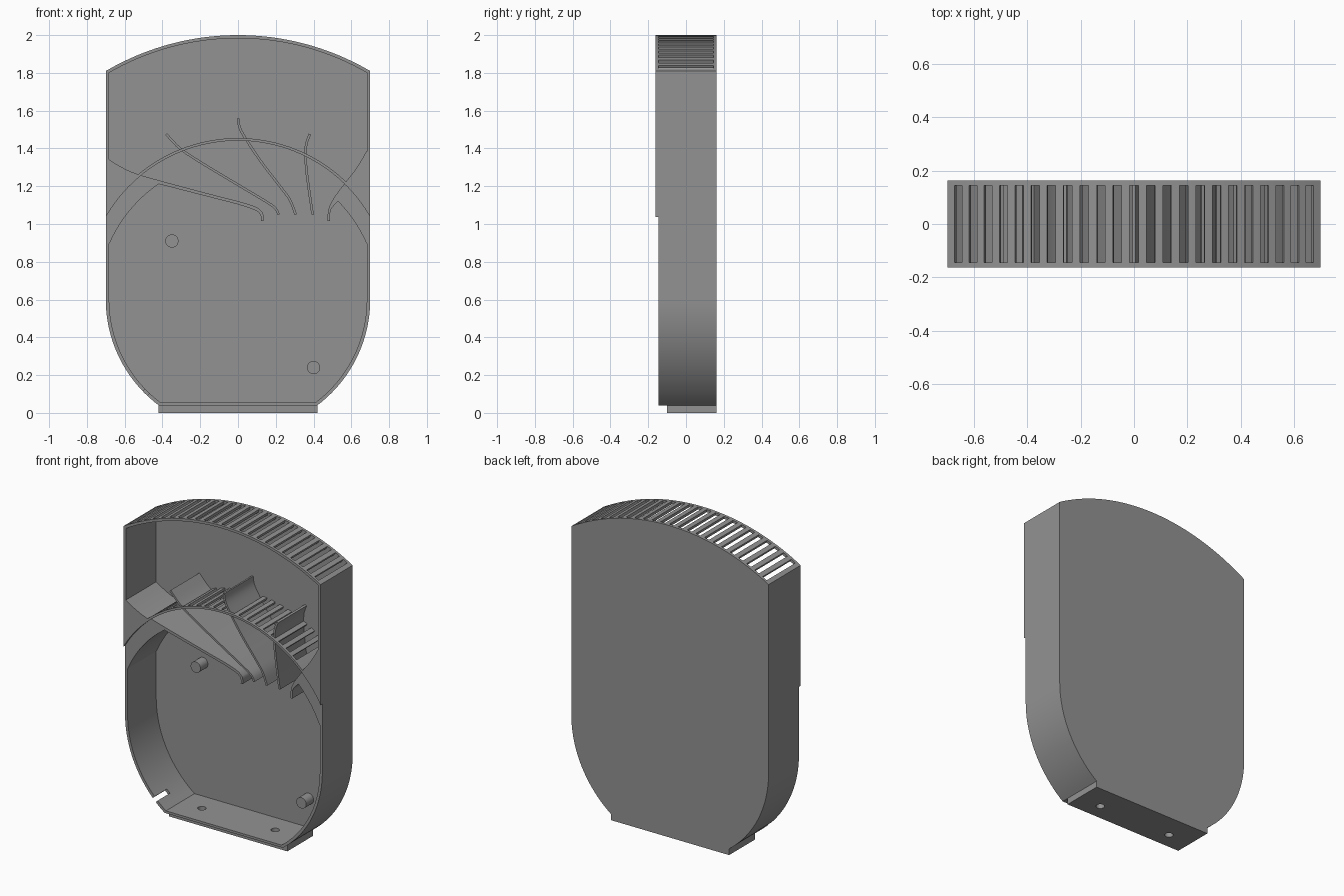
import bpy, bmesh, math
from mathutils import Matrix, Vector

if "Cube" in bpy.data.objects:
    bpy.data.objects.remove(bpy.data.objects["Cube"])

FRONT, BACK, LOW, PLATE = -0.1625, 0.1625, -0.145, 0.145
TOP_C, TOP_R = 0.616, 1.384      # crown arc
ARCH_C, ARCH_R = 0.632, 0.823    # inner vent arch
FAN_C = 0.6                      # lower round chamber

grey = bpy.data.materials.new("grey")
grey.diffuse_color = (0.29, 0.29, 0.29, 1)
grey.use_nodes = True
grey.node_tree.nodes["Principled BSDF"].inputs["Base Color"].default_value = grey.diffuse_color


def finish(name, bm):
    bmesh.ops.recalc_face_normals(bm, faces=bm.faces)
    me = bpy.data.meshes.new(name)
    bm.to_mesh(me)
    bm.free()
    ob = bpy.data.objects.new(name, me)
    bpy.context.collection.objects.link(ob)
    me.materials.append(grey)
    return ob


def add_prism(bm, pts, y0, y1):
    a = [bm.verts.new((x, y0, z)) for x, z in pts]
    b = [bm.verts.new((x, y1, z)) for x, z in pts]
    bm.faces.new(a)
    bm.faces.new(b[::-1])
    for i in range(len(pts)):
        j = (i + 1) % len(pts)
        bm.faces.new((a[i], b[i], b[j], a[j]))


def prism(name, pts, y0, y1):
    bm = bmesh.new()
    add_prism(bm, pts, y0, y1)
    return finish(name, bm)


def ring(name, outer, inner, y0, y1):
    bm = bmesh.new()
    loops = [[bm.verts.new((x, y, z)) for x, z in pts]
             for pts, y in ((outer, y0), (outer, y1), (inner, y1), (inner, y0))]
    n = len(outer)
    for k in range(4):
        p, q = loops[k], loops[(k + 1) % 4]
        for i in range(n):
            j = (i + 1) % n
            bm.faces.new((p[i], q[i], q[j], p[j]))
    return finish(name, bm)


def arc(cz, r, a0, a1, n):
    # angles in degrees measured from straight up, positive to the right
    return [(r * math.sin(math.radians(a0 + (a1 - a0) * i / n)),
             cz + r * math.cos(math.radians(a0 + (a1 - a0) * i / n))) for i in range(n + 1)]


def outline(w, r_top, z_bot):
    at = math.degrees(math.asin(w / r_top))
    ab = math.degrees(math.acos((z_bot - FAN_C) / w))
    return (arc(TOP_C, r_top, -at, at, 40) + arc(FAN_C, w, 90, ab, 20)
            + arc(FAN_C, w, -ab, -90, 20))


def smooth(pts, n=5):
    # Catmull-Rom curve through the points
    p = [Vector(q) for q in [pts[0]] + list(pts) + [pts[-1]]]
    out = []
    for a, b, c, d in zip(p, p[1:], p[2:], p[3:]):
        for i in range(n):
            t = i / n
            out.append(0.5 * (2 * b + (c - a) * t + (2 * a - 5 * b + 4 * c - d) * t * t
                              + (3 * b - a - 3 * c + d) * t ** 3))
    return [tuple(v) for v in out] + [tuple(p[-1])]


def strip(path, t):
    # closed band of thickness t around a path
    left, right = [], []
    for i, q in enumerate(path):
        d = Vector(path[min(i + 1, len(path) - 1)]) - Vector(path[max(i - 1, 0)])
        nrm = Vector((-d.y, d.x)).normalized() * t / 2
        left.append(tuple(Vector(q) + nrm))
        right.append(tuple(Vector(q) - nrm))
    return left + right[::-1]


def cut(ob, cutter):
    m = ob.modifiers.new("cut", 'BOOLEAN')
    m.operation, m.solver, m.object = 'DIFFERENCE', 'EXACT', cutter
    bpy.context.view_layer.objects.active = ob
    bpy.ops.object.modifier_apply(modifier=m.name)


def slot_cutter(name, cz, r, step, count, width):
    bm = bmesh.new()
    for i in range(-count, count + 1):
        mat = (Matrix.Translation((0, 0, cz)) @ Matrix.Rotation(math.radians(i * step), 4, 'Y')
               @ Matrix.Translation((0, 0, r)) @ Matrix.Diagonal((width, 2 * PLATE, 0.08, 1)))
        bmesh.ops.create_cube(bm, size=1, matrix=mat)
    return finish(name, bm)


def cylinder(bm, r, depth, mat):
    bmesh.ops.create_cone(bm, cap_ends=True, segments=32, radius1=r, radius2=r,
                          depth=depth, matrix=mat)


# Shell: back plate and surrounding wall
outer = outline(0.70, TOP_R, 0.04)
prism("back_plate", outer, PLATE, BACK)
wall = ring("outer_wall", outer, outline(0.682, TOP_R - 0.017, 0.055), FRONT, PLATE)

# Foot under the floor
foot = prism("foot", [(-0.42, 0), (0.42, 0), (0.42, 0.04), (-0.42, 0.04)], -0.10, BACK)

# Left guide: block against the wall that runs out into a long curved blade
a_left = math.degrees(math.atan2(-0.42, 0.612))
left = ([(-0.69, 1.345)]
        + smooth([(-0.68, 1.34), (-0.62, 1.303), (-0.54, 1.267), (-0.40, 1.226), (-0.1, 1.146),
                  (0.0, 1.121), (0.09, 1.092), (0.125, 1.067), (0.135, 1.045), (0.135, 1.015)])
        + smooth([(0.121, 1.015), (0.121, 1.04), (0.11, 1.06), (0.08, 1.077), (0.0, 1.104)])
        + arc(FAN_C, 0.742, a_left, -66.4, 12) + [(-0.69, 0.90)])
left_guide = prism("left_guide", left, FRONT, PLATE)

# Right guide
a_right = math.degrees(math.atan2(0.53, 0.52))
right = (smooth([(0.475, 1.015), (0.477, 1.07), (0.497, 1.12), (0.53, 1.17), (0.58, 1.235),
                 (0.63, 1.30), (0.68, 1.385)])
         + [(0.69, 1.385), (0.69, 0.90)] + arc(FAN_C, 0.742, 66.4, a_right, 12)
         + smooth([(0.51, 1.10), (0.49, 1.07), (0.487, 1.015)]))
right_guide = prism("right_guide", right, FRONT, PLATE)

# Three free-standing curved blades
blades = [
    [(-0.38, 1.476), (-0.307, 1.40), (-0.2, 1.328), (-0.016, 1.217), (0.143, 1.122),
     (0.196, 1.085), (0.215, 1.05)],
    [(0, 1.56), (0.01, 1.508), (0.048, 1.44), (0.127, 1.323), (0.222, 1.2),
     (0.275, 1.127), (0.305, 1.05)],
    [(0.38, 1.476), (0.36, 1.413), (0.36, 1.312), (0.376, 1.18), (0.395, 1.05)],
]
for i, path in enumerate(blades):
    prism(f"blade_{i + 1}", strip(smooth(path), 0.013), LOW, PLATE)

# Slotted inner arch
a_end = math.degrees(math.asin(0.695 / ARCH_R))
arch = prism("vent_arch", arc(ARCH_C, ARCH_R, -a_end, a_end, 48)
             + arc(ARCH_C, ARCH_R - 0.014, a_end, -a_end, 48), FRONT, PLATE)

# Pegs on the back plate
for i, (x, z) in enumerate([(-0.35, 0.91), (0.40, 0.24)]):
    bm = bmesh.new()
    cylinder(bm, 0.035, 0.08, Matrix.Translation((x, 0.11, z)) @ Matrix.Rotation(math.pi / 2, 4, 'X'))
    finish(f"peg_{i + 1}", bm)

# Cutters: vent slots, front recess, screw holes, cable notch
crown_slots = slot_cutter("crown_slots", TOP_C, TOP_R, 2.59, 11, 0.033)
arch_slots = slot_cutter("arch_slots", ARCH_C, ARCH_R, 4.2, 9, 0.033)
recess = prism("recess", arc(ARCH_C, ARCH_R - 0.0142, -61, 61, 48) + [(0.9, 1.02), (0.9, -0.1),
               (-0.9, -0.1), (-0.9, 1.02)], -0.3, LOW)
bm = bmesh.new()
for x in (-0.26, 0.26):
    cylinder(bm, 0.025, 0.3, Matrix.Translation((x, 0.005, 0.03)))
holes = finish("holes", bm)
bm = bmesh.new()
bmesh.ops.create_cube(bm, size=1, matrix=Matrix.Translation((-0.485, -0.1, 0.11))
                      @ Matrix.Rotation(math.radians(45), 4, 'Y')
                      @ Matrix.Diagonal((0.03, 0.16, 0.12, 1)))
notch = finish("notch", bm)

for target, cutters in ((wall, (crown_slots, recess, holes, notch)), (foot, (holes,)),
                        (arch, (arch_slots,)), (left_guide, (recess,)), (right_guide, (recess,))):
    for c in cutters:
        cut(target, c)
for c in (crown_slots, arch_slots, recess, holes, notch):
    bpy.data.objects.remove(c)

# Smooth curved walls, keep edges crisp
bpy.ops.object.select_all(action='SELECT')
bpy.ops.object.shade_smooth_by_angle(angle=math.radians(25))
